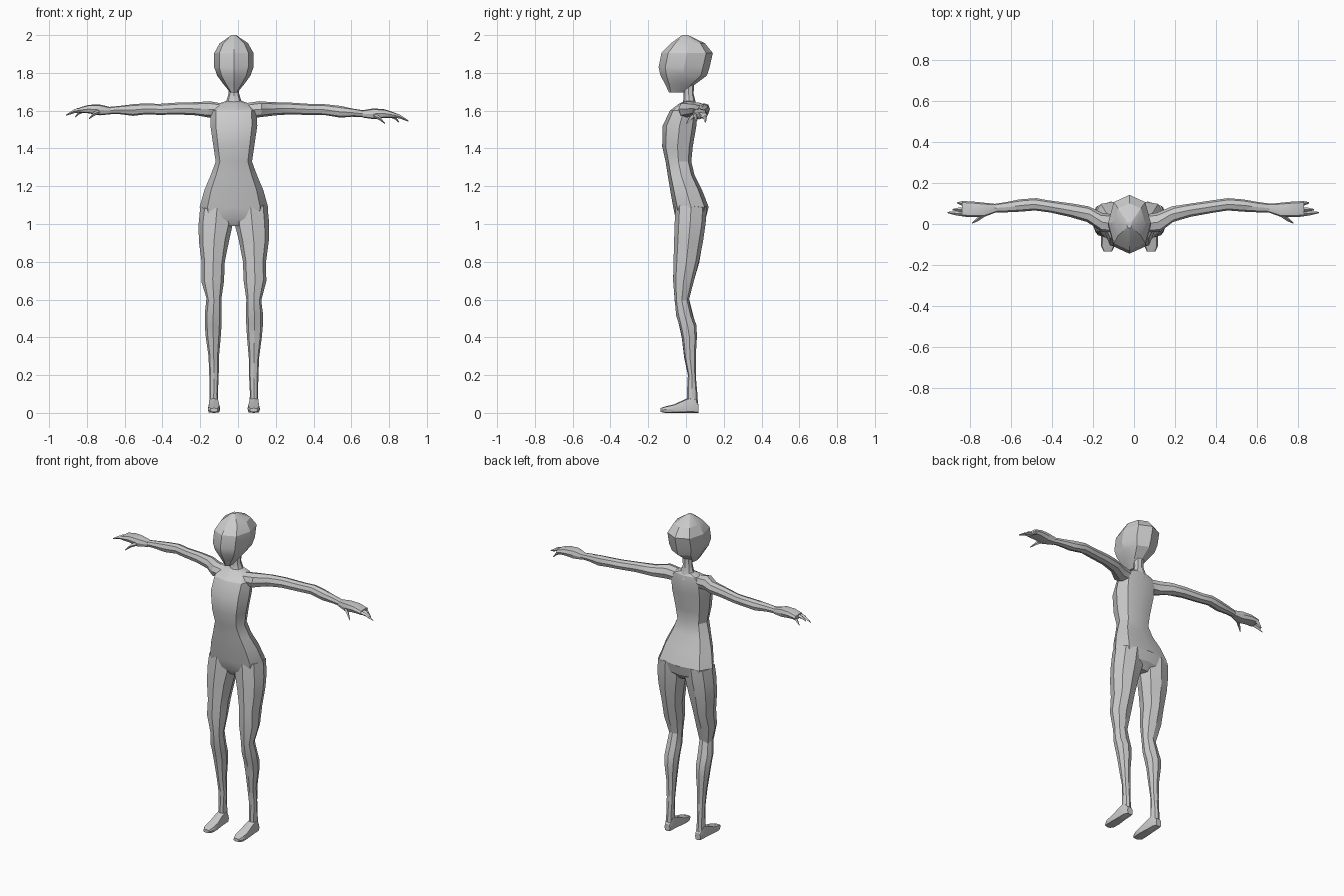
import bpy
import bmesh
import math
import random
from mathutils import Vector

random.seed(4)
MIDLINE = -0.022

default_cube = bpy.data.objects.get("Cube")
if default_cube:
    bpy.data.objects.remove(default_cube, do_unlink=True)

clay = bpy.data.materials.new("clay_grey")
clay.use_nodes = True
clay.diffuse_color = (0.6, 0.6, 0.6, 1)
clay.node_tree.nodes["Principled BSDF"].inputs["Base Color"].default_value = (0.6, 0.6, 0.6, 1)


def ring_offsets(sides, corner):
    """Unit outline; corner above 0.71 makes the section boxier."""
    for i in range(sides):
        angle = math.tau * i / sides
        a, b = math.cos(angle), math.sin(angle)
        if i % 2 and sides == 8:
            a, b = math.copysign(corner, a), math.copysign(corner, b)
        yield a, b


def place(axis, along, p, q, side):
    """Section coordinates to world space for a loft along the given axis."""
    u, y, z = {"z": (p, q, along), "y": (p, along, q), "x": (along, p, q)}[axis]
    return Vector((MIDLINE + side * u, y, z))


def loft(name, axis, sections, side=1, sides=8, corner=0.74, jitter=0.0):
    """Skin sections of (position, low, high, low, high) into a closed form."""
    bm = bmesh.new()
    rings = []
    for along, p0, p1, q0, q1 in sections:
        ring = []
        for a, b in ring_offsets(sides, corner):
            p = (p0 + p1) / 2 + a * (p1 - p0) / 2
            q = (q0 + q1) / 2 + b * (q1 - q0) / 2
            slide = random.uniform(-jitter, jitter)
            ring.append(bm.verts.new(place(axis, along + slide, p, q, side)))
        rings.append(ring)
    for low, high in zip(rings, rings[1:]):
        for i in range(sides):
            j = (i + 1) % sides
            bm.faces.new((low[i], low[j], high[j], high[i]))
    bm.faces.new(rings[0])
    bm.faces.new(rings[-1])
    bmesh.ops.recalc_face_normals(bm, faces=bm.faces)
    bmesh.ops.triangulate(bm, faces=bm.faces)
    mesh = bpy.data.meshes.new(name)
    bm.to_mesh(mesh)
    bm.free()
    mesh.materials.append(clay)
    obj = bpy.data.objects.new(name, mesh)
    bpy.context.collection.objects.link(obj)
    bpy.ops.object.select_all(action="DESELECT")
    obj.select_set(True)
    bpy.context.view_layer.objects.active = obj
    bpy.ops.object.shade_smooth_by_angle(angle=math.radians(25))
    return obj


def centred(rows):
    """Expand (height, half width, front, back) into full sections."""
    return [(z, -w, w, front, back) for z, w, front, back in rows]


# Head, neck and torso
loft("head", "z", centred([
    (1.695, 0.018, -0.09, -0.01),
    (1.74, 0.055, -0.11, 0.05),
    (1.785, 0.088, -0.135, 0.11),
    (1.83, 0.104, -0.145, 0.125),
    (1.905, 0.104, -0.13, 0.142),
    (1.957, 0.075, -0.08, 0.1),
    (2.0, 0.012, -0.02, 0.01)]))

loft("neck", "z", centred([
    (1.61, 0.06, -0.03, 0.06),
    (1.65, 0.04, -0.015, 0.05),
    (1.69, 0.028, -0.012, 0.04),
    (1.76, 0.03, -0.015, 0.045)]))

loft("torso", "z", centred([
    (0.99, 0.06, -0.03, 0.07),
    (1.03, 0.17, -0.055, 0.105),
    (1.09, 0.181, -0.068, 0.12),
    (1.18, 0.156, -0.084, 0.085),
    (1.26, 0.122, -0.097, 0.045),
    (1.33, 0.096, -0.108, 0.028),
    (1.41, 0.108, -0.126, 0.036),
    (1.52, 0.124, -0.124, 0.055),
    (1.6, 0.122, -0.085, 0.06),
    (1.635, 0.09, -0.04, 0.055),
    (1.65, 0.045, -0.01, 0.045)]), corner=0.77)

# Limb profiles, measured outward from the midline
LEG = [
    (0.05, 0.083, 0.13, 0.005, 0.063),
    (0.1, 0.085, 0.128, 0.005, 0.06),
    (0.2, 0.08, 0.13, 0.01, 0.052),
    (0.3, 0.079, 0.134, -0.01, 0.052),
    (0.4, 0.07, 0.148, -0.022, 0.058),
    (0.46, 0.066, 0.153, -0.035, 0.055),
    (0.52, 0.064, 0.154, -0.052, 0.035),
    (0.6, 0.066, 0.145, -0.06, 0.016),
    (0.7, 0.052, 0.172, -0.068, 0.042),
    (0.8, 0.048, 0.17, -0.066, 0.07),
    (0.91, 0.026, 0.185, -0.063, 0.09),
    (1.0, 0.006, 0.187, -0.06, 0.104),
    (1.09, 0.0, 0.178, -0.055, 0.11)]

FOOT = [
    (0.066, 0.088, 0.125, 0.0, 0.045),
    (0.04, 0.08, 0.133, 0.0, 0.085),
    (0.0, 0.079, 0.134, 0.0, 0.075),
    (-0.06, 0.072, 0.138, 0.0, 0.046),
    (-0.11, 0.074, 0.138, 0.0, 0.034),
    (-0.135, 0.085, 0.125, 0.005, 0.025)]

ARM = [
    (0.07, -0.04, 0.045, 1.565, 1.64),
    (0.14, -0.04, 0.055, 1.565, 1.65),
    (0.21, 0.01, 0.086, 1.575, 1.645),
    (0.3, 0.035, 0.1, 1.58, 1.643),
    (0.41, 0.056, 0.116, 1.577, 1.635),
    (0.48, 0.066, 0.126, 1.576, 1.634),
    (0.56, 0.06, 0.12, 1.563, 1.625),
    (0.63, 0.057, 0.107, 1.568, 1.612),
    (0.69, 0.056, 0.098, 1.565, 1.602)]

HAND = [
    (0.68, 0.056, 0.098, 1.564, 1.602),
    (0.74, 0.034, 0.104, 1.555, 1.612),
    (0.8, 0.034, 0.11, 1.562, 1.607),
    (0.85, 0.036, 0.112, 1.562, 1.59)]

# Each finger: root and tip as (outward, depth, height)
FINGERS = {
    "thumb": ((0.74, 0.045, 1.575), (0.8, 0.004, 1.532)),
    "index_finger": ((0.83, 0.048, 1.578), (0.925, 0.056, 1.545)),
    "middle_finger": ((0.83, 0.07, 1.578), (0.9, 0.07, 1.555)),
    "little_finger": ((0.83, 0.098, 1.575), (0.875, 0.103, 1.538))}


def pose_arm(sections, reach, lift):
    """Scale an arm outward from the shoulder and raise it toward the hand."""
    posed = []
    for u, y0, y1, z0, z1 in sections:
        rise = lift * max(0, u - 0.4)
        posed.append((u * reach, y0, y1, z0 + rise, z1 + rise))
    return posed


def finger_sections(root, tip, thickness=0.012):
    """Taper a finger from root to tip with a slightly raised knuckle."""
    root, tip = Vector(root), Vector(tip)
    for t, scale, bend in ((0, 1, 0), (0.5, 0.9, 0.008), (1, 0.25, 0)):
        u, y, z = root.lerp(tip, t)
        z += bend
        r = thickness * scale
        yield u, y - r, y + r, z - r, z + r


# Paired limbs
for label, side, reach, lift in (("left", 1, 1.0, 0.0), ("right", -1, 0.96, 0.06)):
    loft(label + "_leg", "z", LEG, side, jitter=0.008)
    loft(label + "_foot", "y", FOOT, side, corner=0.84)
    loft(label + "_arm", "x", pose_arm(ARM, reach, lift), side, jitter=0.008)
    loft(label + "_hand", "x", pose_arm(HAND, reach, lift), side, corner=0.8)
    for finger, (root, tip) in FINGERS.items():
        posed = pose_arm(finger_sections(root, tip), reach, lift)
        loft(label + "_" + finger, "x", posed, side, sides=4)
